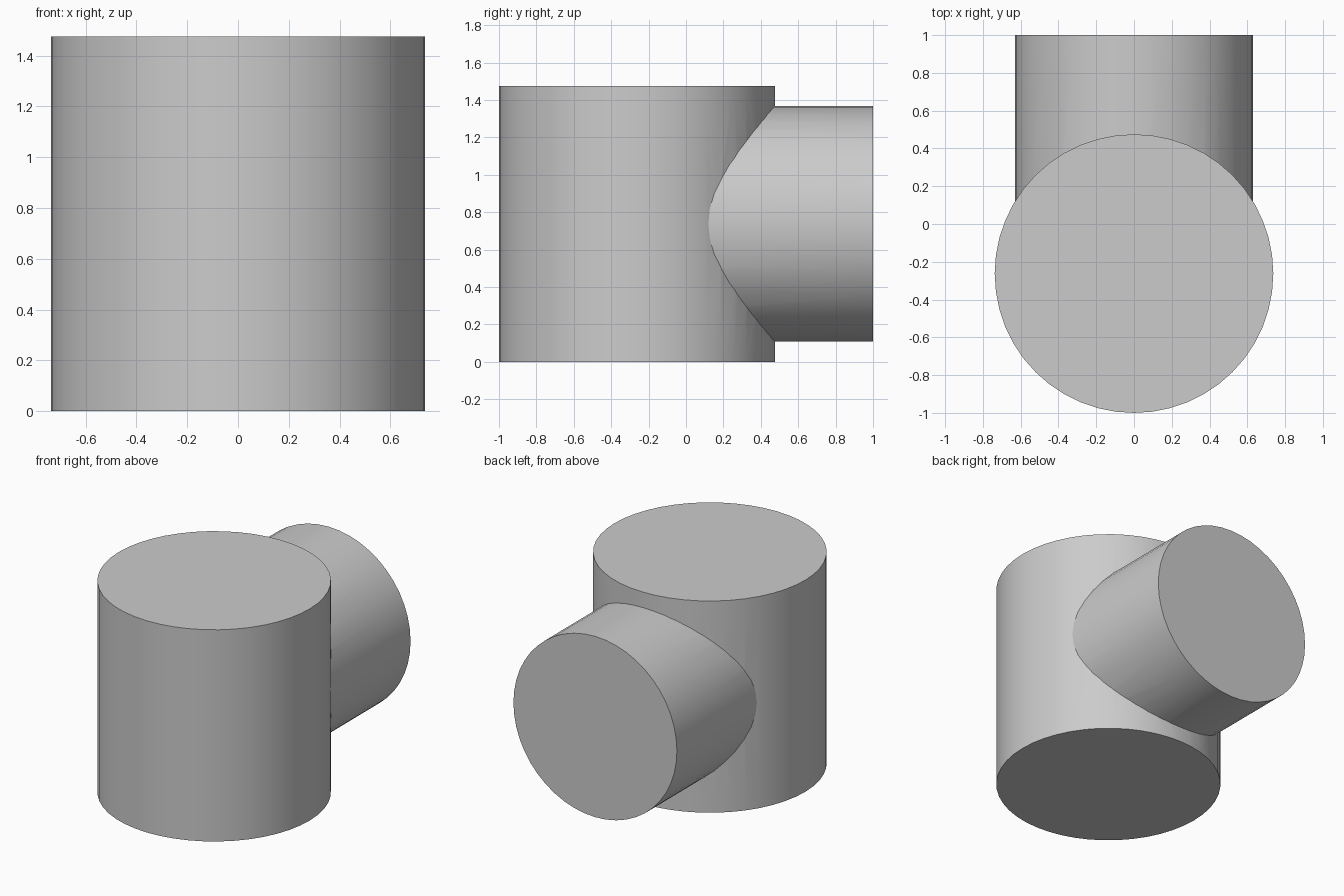
import bpy
import math

cube = bpy.data.objects.get("Cube")
if cube:
    bpy.data.objects.remove(cube, do_unlink=True)

HEIGHT = 1.475
RADIUS = HEIGHT / 2
BODY_Y = RADIUS - 1
BRANCH_RADIUS = 0.63

# Plain grey finish
grey = bpy.data.materials.new("plain grey")
grey.use_nodes = True
colour = (0.6, 0.6, 0.6, 1)
grey.diffuse_color = colour
grey.node_tree.nodes["Principled BSDF"].inputs["Base Color"].default_value = colour


def cylinder(name, radius, depth, location, tilt=0):
    bpy.ops.mesh.primitive_cylinder_add(
        vertices=48, radius=radius, depth=depth,
        location=location, rotation=(tilt, 0, 0))
    part = bpy.context.object
    part.name = name
    part.data.materials.append(grey)
    return part


# Side branch, running from the axis of the body to the back
branch = cylinder("side_branch", BRANCH_RADIUS, 1 - BODY_Y,
                  (0, (1 + BODY_Y) / 2, HEIGHT / 2), math.pi / 2)
branch.hide_render = True

# Upright body joined to the branch as one solid
body = cylinder("tee_body", RADIUS, HEIGHT, (0, BODY_Y, HEIGHT / 2))
union = body.modifiers.new("join branch", "BOOLEAN")
union.operation = "UNION"
union.solver = "EXACT"
union.object = branch
bpy.ops.object.modifier_apply(modifier=union.name)
bpy.data.objects.remove(branch, do_unlink=True)

# Smooth sides with crisp rims and a crisp seam
bpy.ops.object.shade_smooth_by_angle(angle=math.radians(30))
